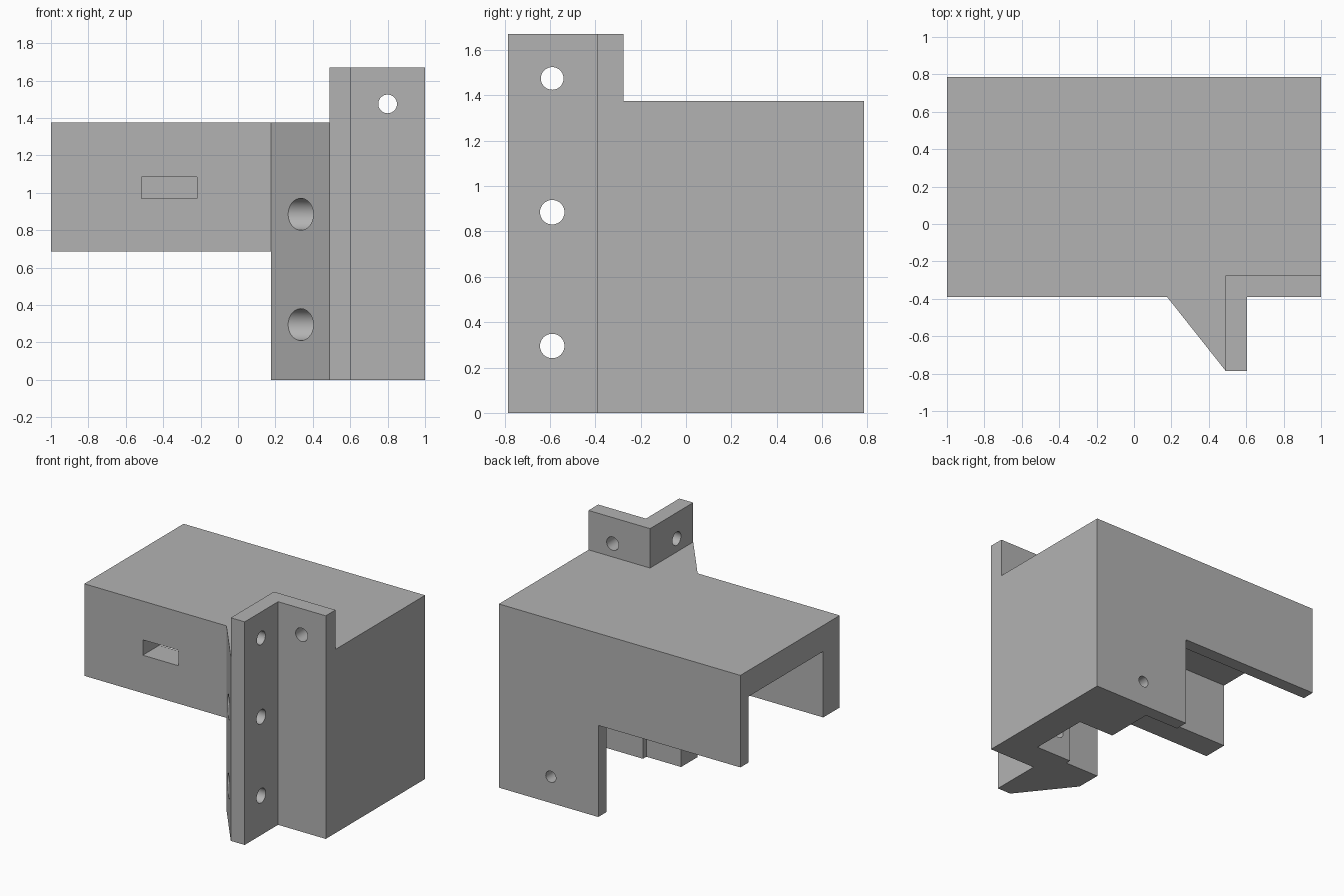
import bpy
from math import pi

cube = bpy.data.objects.get("Cube")
if cube:
    bpy.data.objects.remove(cube, do_unlink=True)

grey = bpy.data.materials.new("plain_grey")
grey.use_nodes = True
colour = (0.45, 0.45, 0.45, 1)
grey.diffuse_color = colour
grey.node_tree.nodes["Principled BSDF"].inputs["Base Color"].default_value = colour


def prism(name, outline, low, high, axis="z"):
    """Extrude an outline along z, or an xz outline along y."""
    n = len(outline)
    if axis == "z":
        verts = [(a, b, h) for h in (low, high) for a, b in outline]
    else:
        verts = [(a, h, b) for h in (high, low) for a, b in outline]
    faces = [list(range(n))[::-1], list(range(n, 2 * n))]
    faces += [[i, (i + 1) % n, n + (i + 1) % n, n + i] for i in range(n)]
    mesh = bpy.data.meshes.new(name)
    mesh.from_pydata(verts, [], faces)
    mesh.materials.append(grey)
    obj = bpy.data.objects.new(name, mesh)
    bpy.context.collection.objects.link(obj)
    return obj


def box(name, x, y, z):
    return prism(name, [(x[0], y[0]), (x[1], y[0]), (x[1], y[1]), (x[0], y[1])], *z)


def rod(name, radius, axis, start, end, u, z):
    """Round cutter along x or y; u is the other horizontal coordinate."""
    mid = (start + end) / 2
    loc, rot = ((mid, u, z), (0, pi / 2, 0)) if axis == "x" else ((u, mid, z), (pi / 2, 0, 0))
    bpy.ops.mesh.primitive_cylinder_add(vertices=48, radius=radius, depth=end - start,
                                        location=loc, rotation=rot)
    obj = bpy.context.object
    obj.name = name
    obj.data.materials.append(grey)
    return obj


def combine(target, tool, operation):
    tool.hide_render = True
    mod = target.modifiers.new(tool.name, "BOOLEAN")
    mod.operation = operation
    mod.solver = "EXACT"
    mod.object = tool
    bpy.context.view_layer.objects.active = target
    bpy.ops.object.modifier_apply(modifier=mod.name)
    bpy.data.objects.remove(tool, do_unlink=True)


# Housing: long upper arm with a full-height block at one end
housing = prism("bracket_housing", [(-1, 0.686), (0.177, 0.686), (0.177, 0), (1, 0),
                                    (1, 1.375), (-1, 1.375)], -0.39, 0.785, "y")

# Gusset and L-shaped mounting angle
gusset = prism("gusset", [(0.177, -0.39), (0.49, -0.785), (0.55, -0.785),
                          (0.55, -0.3), (0.177, -0.3)], 0, 1.375)
angle = prism("mounting_angle", [(0.49, -0.785), (0.605, -0.785), (0.605, -0.39),
                                 (1, -0.39), (1, -0.275), (0.49, -0.275)], 0, 1.67)
combine(housing, gusset, "UNION")
combine(housing, angle, "UNION")

# Hollow interior, inner pocket and front slot
cuts = [
    box("interior", (-1.1, 0.465), (-0.195, 0.687), (-0.1, 1.18)),
    box("pocket", (0.4, 0.765), (-0.155, 0.314), (-0.1, 1.18)),
    box("slot", (-0.515, -0.22), (-0.5, -0.1), (0.97, 1.085)),
]

# Screw holes, with wide recesses through the gusset
for height in (0.295, 0.885):
    cuts.append(rod("screw_hole", 0.054, "x", 0.4, 0.7, -0.59, height))
    cuts.append(rod("recess", 0.085, "x", 0.1, 0.49, -0.59, height))
cuts.append(rod("upper_side_hole", 0.05, "x", 0.4, 0.7, -0.59, 1.475))
cuts.append(rod("upper_front_hole", 0.05, "y", -0.5, -0.2, 0.8, 1.475))
cuts.append(rod("clamp_hole", 0.042, "y", -0.3, 0.9, 0.57, 0.196))
for cutter in cuts:
    combine(housing, cutter, "DIFFERENCE")

# One shared material, smooth bores with sharp edges
housing.data.materials.clear()
housing.data.materials.append(grey)
for face in housing.data.polygons:
    face.material_index = 0
bpy.ops.object.select_all(action="DESELECT")
housing.select_set(True)
bpy.context.view_layer.objects.active = housing
bpy.ops.object.shade_smooth_by_angle(angle=pi / 6)
